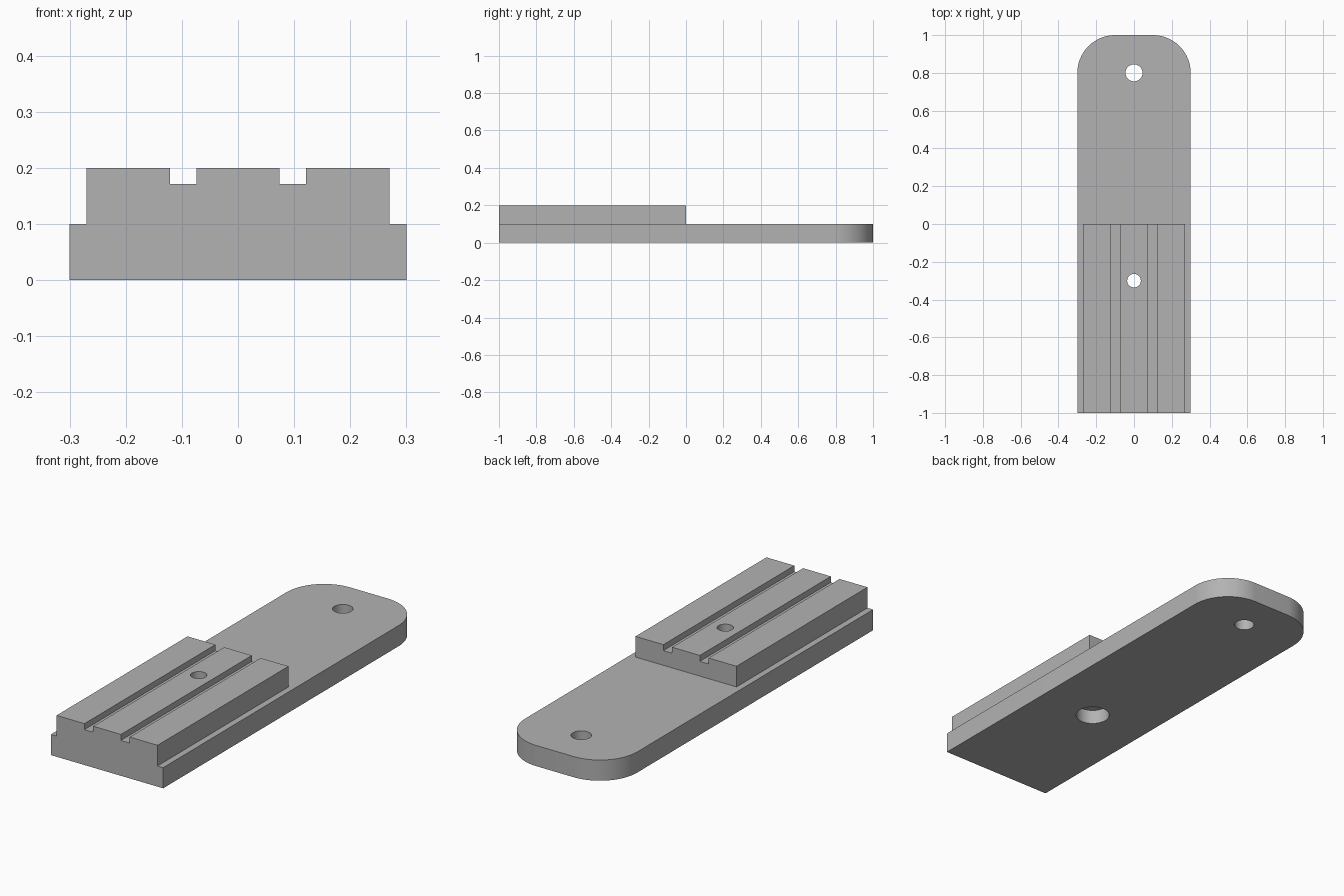
import bpy, bmesh, math
from mathutils import Vector

if "Cube" in bpy.data.objects:
    bpy.data.objects.remove(bpy.data.objects["Cube"])

grey = bpy.data.materials.new("plain grey")
grey.use_nodes = True
colour = (0.45, 0.45, 0.45, 1)
grey.diffuse_color = colour
grey.node_tree.nodes["Principled BSDF"].inputs["Base Color"].default_value = colour


def extrude_outline(name, points, direction):
    """Solid made by sweeping a flat outline along a direction."""
    bm = bmesh.new()
    face = bm.faces.new([bm.verts.new(p) for p in points])
    swept = bmesh.ops.extrude_face_region(bm, geom=[face])["geom"]
    verts = [g for g in swept if isinstance(g, bmesh.types.BMVert)]
    bmesh.ops.translate(bm, verts=verts, vec=direction)
    bmesh.ops.recalc_face_normals(bm, faces=bm.faces)
    mesh = bpy.data.meshes.new(name)
    bm.to_mesh(mesh)
    bm.free()
    obj = bpy.data.objects.new(name, mesh)
    bpy.context.collection.objects.link(obj)
    obj.data.materials.append(grey)
    return obj


def arc(cx, cy, z, radius, start, end, steps):
    angles = [math.radians(start + (end - start) * i / steps) for i in range(steps + 1)]
    return [Vector((cx + radius * math.cos(a), cy + radius * math.sin(a), z)) for a in angles]


def bore(name, y, radius, bottom, top):
    circle = arc(0, y, bottom, radius, 0, 360, 48)[:-1]
    return extrude_outline(name, circle, (0, 0, top - bottom))


def combine(target, tool, operation):
    """Apply a boolean and remove the tool object."""
    tool.hide_render = True
    mod = target.modifiers.new(operation, "BOOLEAN")
    mod.operation, mod.object, mod.solver = operation, tool, "EXACT"
    bpy.context.view_layer.objects.active = target
    bpy.ops.object.modifier_apply(modifier=mod.name)
    bpy.data.objects.remove(tool)


# Base plate with two rounded rear corners
corners = [Vector((-0.3, -1, 0)), Vector((0.3, -1, 0))]
corners += arc(0.1, 0.8, 0, 0.2, 0, 90, 20) + arc(-0.1, 0.8, 0, 0.2, 90, 180, 20)
plate = extrude_outline("mounting_plate", corners, (0, 0, 0.1))

# Raised block with two grooves, drawn as a mirrored profile
half = [(0.27, 0.05), (0.27, 0.2), (0.121, 0.2), (0.121, 0.171), (0.074, 0.171), (0.074, 0.2)]
profile = half + [(-x, z) for x, z in reversed(half)]
block = extrude_outline("grooved_block", [(x, -1, z) for x, z in profile], (0, 1, 0))
combine(plate, block, "UNION")

# Through holes, and the wide recess under the front one
for name, y, radius, bottom, top in (
    ("rear_hole", 0.8, 0.045, -0.1, 0.3),
    ("front_hole", -0.3, 0.036, -0.1, 0.3),
    ("bolt_recess", -0.3, 0.077, -0.1, 0.07),
):
    combine(plate, bore(name, y, radius, bottom, top), "DIFFERENCE")

# Smooth the curved walls, keep the edges sharp
bpy.ops.object.select_all(action="DESELECT")
plate.select_set(True)
bpy.context.view_layer.objects.active = plate
bpy.ops.object.shade_smooth_by_angle(angle=math.radians(30))
